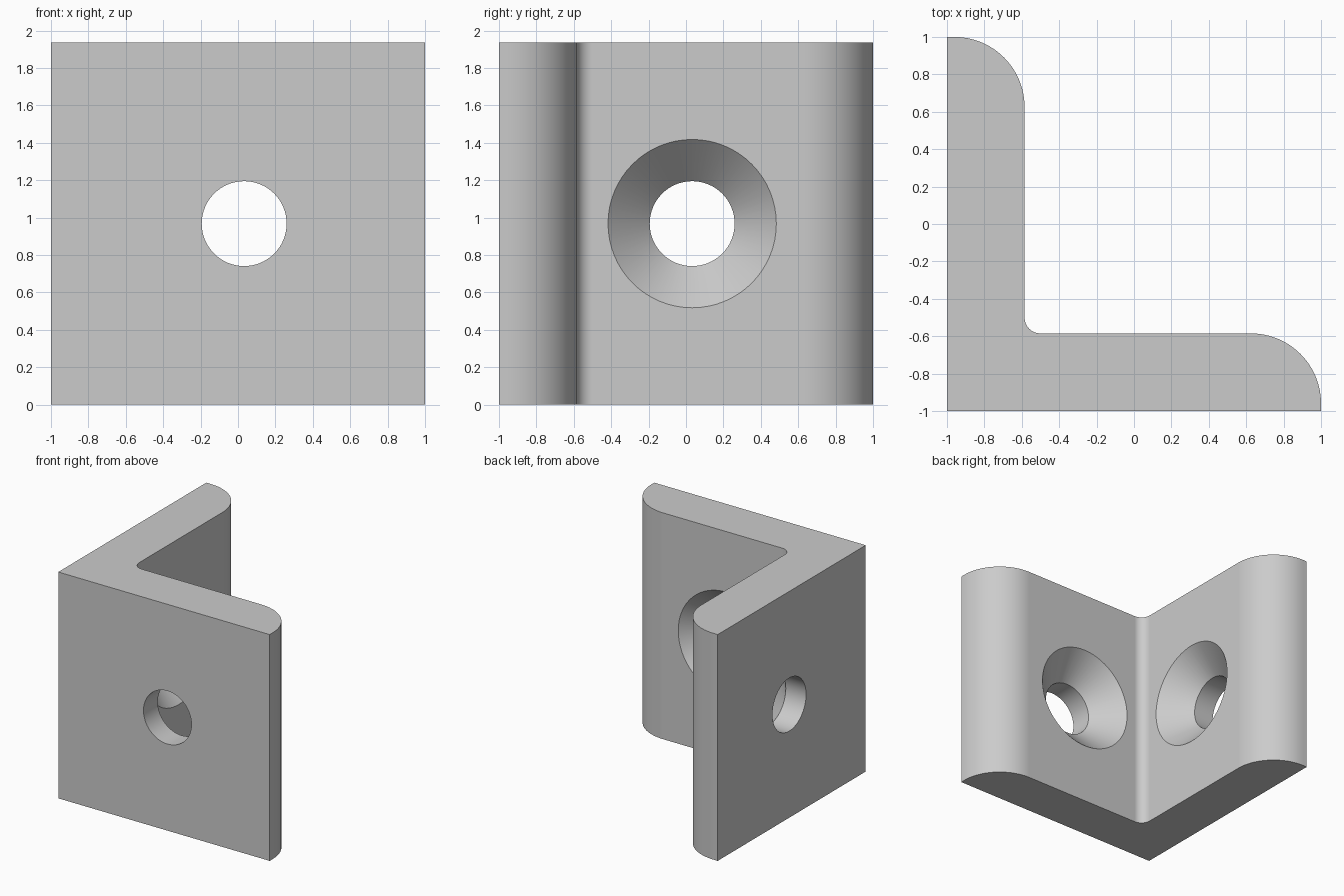
import bpy, bmesh
from math import cos, sin, pi, radians

if "Cube" in bpy.data.objects:
    bpy.data.objects.remove(bpy.data.objects["Cube"])

H, T = 1.935, 0.415          # height, wall thickness
INNER = -1 + T               # inner wall coordinate
R_END, R_FIL = 0.375, 0.085  # end rounding, inner fillet
HOLE_C, HOLE_R, SINK_R = 0.033, 0.227, 0.45


def arc(cx, cy, r, a0, a1, n):
    return [(cx + r * cos(radians(a0 + (a1 - a0) * i / n)),
             cy + r * sin(radians(a0 + (a1 - a0) * i / n))) for i in range(n + 1)]


def make_object(name, bm):
    bmesh.ops.recalc_face_normals(bm, faces=bm.faces)
    me = bpy.data.meshes.new(name)
    bm.to_mesh(me)
    bm.free()
    ob = bpy.data.objects.new(name, me)
    bpy.context.collection.objects.link(ob)
    return ob


# L-shaped bracket profile, extruded upward
c, f = INNER - R_END, INNER + R_FIL
profile = [(-1, -1), (1, -1)]
profile += arc(1 - R_END, c, R_END, 0, 90, 24)
profile += arc(f, f, R_FIL, 270, 180, 12)
profile += arc(c, 1 - R_END, R_END, 0, 90, 24)
profile += [(-1, 1)]
bm = bmesh.new()
base = bm.faces.new([bm.verts.new((x, y, 0)) for x, y in profile])
ext = bmesh.ops.extrude_face_region(bm, geom=[base], use_keep_orig=True)
top = [g for g in ext["geom"] if isinstance(g, bmesh.types.BMVert)]
bmesh.ops.translate(bm, verts=top, vec=(0, 0, H))
bracket = make_object("corner_bracket", bm)


# Countersunk screw hole cutter, running inward from an outer wall
def hole_cutter(name, along_x, n=64):
    bm = bmesh.new()
    mid, e = T - (SINK_R - HOLE_R), 0.02
    rings = []
    for r, d in [(HOLE_R, -0.1), (HOLE_R, mid), (SINK_R + e, T + e)]:
        ring = []
        for i in range(n):
            a = 2 * pi * i / n
            side, depth, z = HOLE_C + r * cos(a), d - 1, H / 2 + r * sin(a)
            ring.append(bm.verts.new((depth, side, z) if along_x else (side, depth, z)))
        rings.append(ring)
    for a, b in zip(rings, rings[1:]):
        for i in range(n):
            j = (i + 1) % n
            bm.faces.new((a[i], a[j], b[j], b[i]))
    bm.faces.new(rings[0])
    bm.faces.new(rings[-1])
    ob = make_object(name, bm)
    ob.hide_render = True
    return ob


bpy.context.view_layer.objects.active = bracket
bracket.select_set(True)
for name, along_x in [("front_hole_cutter", False), ("left_hole_cutter", True)]:
    cutter = hole_cutter(name, along_x)
    mod = bracket.modifiers.new("screw_hole", "BOOLEAN")
    mod.operation, mod.solver, mod.object = "DIFFERENCE", "EXACT", cutter
    bpy.ops.object.modifier_apply(modifier=mod.name)
    bpy.data.objects.remove(cutter)

# Smooth curves, crisp edges
bpy.ops.object.shade_smooth_by_angle(angle=radians(30))
wn = bracket.modifiers.new("flat_faces", "WEIGHTED_NORMAL")
wn.keep_sharp = True
